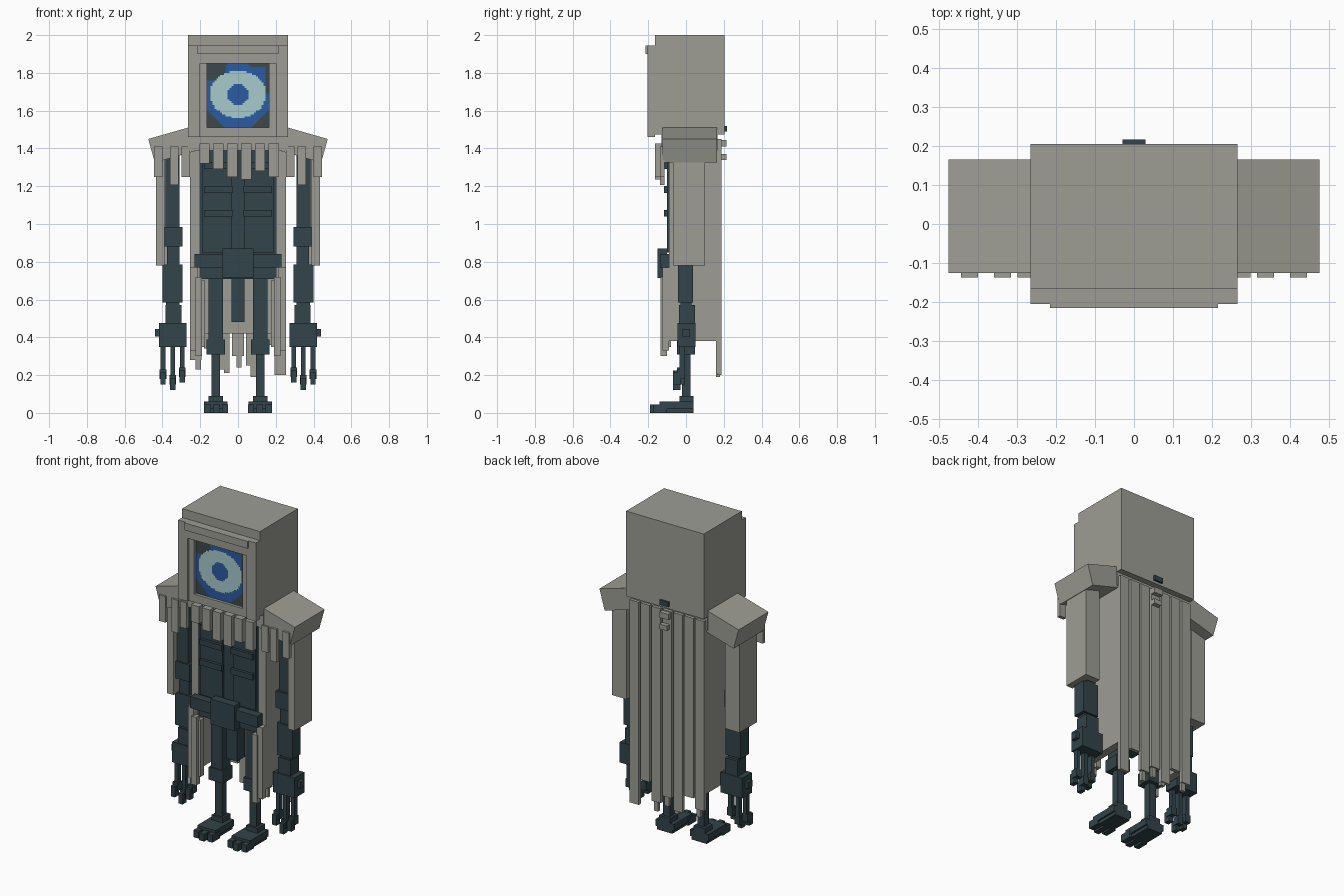
import bpy
import bmesh
from mathutils import Matrix, Vector

cube = bpy.data.objects.get("Cube")
if cube:
    bpy.data.objects.remove(cube)


def material(name, rgb):
    m = bpy.data.materials.new(name)
    m.use_nodes = True
    color = (*rgb, 1)
    m.diffuse_color = color
    m.node_tree.nodes["Principled BSDF"].inputs["Base Color"].default_value = color
    return m


CLOTH = material("grey cloth", (0.34, 0.34, 0.30))
METAL = material("dark metal", (0.032, 0.058, 0.067))
BLACK = material("screen dark", (0.045, 0.065, 0.065))
BLUE = material("eye blue", (0.023, 0.105, 0.36))
PALE = material("eye pale", (0.38, 0.60, 0.60))


def finish(name, bm, *mats):
    bmesh.ops.recalc_face_normals(bm, faces=bm.faces)
    mesh = bpy.data.meshes.new(name)
    bm.to_mesh(mesh)
    bm.free()
    for m in mats:
        mesh.materials.append(m)
    obj = bpy.data.objects.new(name, mesh)
    bpy.context.collection.objects.link(obj)
    return obj


def boxes(name, mat, *ranges):
    """Join axis-aligned boxes given as (x0, x1, y0, y1, z0, z1)."""
    bm = bmesh.new()
    for x0, x1, y0, y1, z0, z1 in ranges:
        size = Matrix.Diagonal((abs(x1 - x0), y1 - y0, z1 - z0, 1))
        mid = Vector((x0 + x1, y0 + y1, z0 + z1)) / 2
        bmesh.ops.create_cube(bm, size=1, matrix=Matrix.Translation(mid) @ size)
    return finish(name, bm, mat)


def pair(name, mat, *ranges):
    """Build the part on both sides."""
    for side, s in (("left", 1), ("right", -1)):
        boxes(side + "_" + name, mat, *[(s * r[0], s * r[1], *r[2:]) for r in ranges])


# Hood with a raised face frame
boxes("hood", CLOTH, (-.265, .265, -.165, .205, 1.475, 2))
pair("hood_side_frame", CLOTH, (.2, .265, -.205, -.165, 1.46, 1.945))
boxes("hood_top_frame", CLOTH, (-.2, .2, -.205, -.165, 1.85, 1.945))
boxes("hood_brow", CLOTH, (-.215, .215, -.215, -.205, 1.9, 1.945))
pair("screen_side_frame", CLOTH, (.165, .2, -.193, -.165, 1.46, 1.85))
boxes("screen_sill", CLOTH, (-.165, .165, -.193, -.165, 1.46, 1.51))


# Pixel eye screen, coloured by distance from the eye centre
def eye_color(x, z):
    dx, dz = abs(x), abs(z)
    if dx + dz < .075 and max(dx, dz) < .058:
        return 1
    if (x / .147) ** 2 + (z / .125) ** 2 < 1:
        return 2
    if z < 0:
        return 1 if dx + dz < .245 else 0
    top_lobe = dx < .075 - .3 * (z - .1)
    corner_lobe = .07 < x < .145 and z < .14
    left_lobe = x < -.1 and z < .075
    return 1 if top_lobe or corner_lobe or left_lobe else 0


bm = bmesh.new()
bmesh.ops.create_grid(bm, x_segments=33, y_segments=34, size=1)
for f in bm.faces:
    c = f.calc_center_median()
    f.material_index = eye_color(c.x * .165, c.y * .17 - .007)
for v in bm.verts:
    v.co = (v.co.x * .165, -.175, 1.68 + v.co.y * .17)
finish("eye_screen", bm, BLACK, BLUE, PALE)

# Collar and its hanging fringe
boxes("collar", CLOTH, (-.265, .265, -.13, .168, 1.39, 1.475))
drops = (1.32, 1.29, 1.25, 1.235, 1.28, 1.25)
boxes("collar_fringe", CLOTH, *[
    (-.205 + i * .0735, -.15 + i * .0735, -.165, -.13, z, 1.425)
    for i, z in enumerate(drops)])

# Slanted shoulder mantles
profile = ((.23, 1.52), (.265, 1.51), (.475, 1.45), (.44, 1.325), (.23, 1.385))
for side, s in (("left", 1), ("right", -1)):
    bm = bmesh.new()
    face = bm.faces.new([bm.verts.new((s * x, -.125, z)) for x, z in profile])
    grown = bmesh.ops.extrude_face_region(bm, geom=[face])["geom"]
    bmesh.ops.translate(bm, vec=(0, .29, 0),
                        verts=[g for g in grown if isinstance(g, bmesh.types.BMVert)])
    finish(side + "_shoulder_mantle", bm, CLOTH)
pair("shoulder_fringe", CLOTH, *[
    (x - .022, x + .022, -.137, -.115, z, 1.41)
    for x, z in ((.277, 1.25), (.337, 1.207), (.422, 1.25))])

# Sleeves: outer plate and back plate
pair("sleeve", CLOTH, (.39, .435, -.07, .1, .78, 1.36), (.335, .39, .055, .1, .78, 1.36))

# Cloak: side walls, back, and front hems
pair("cloak_side", CLOTH, (.205, .255, -.09, .165, .38, 1.42))
boxes("cloak_back", CLOTH, (-.255, .255, .14, .165, .42, 1.475))
pair("cloak_front_hem", CLOTH,
     (.215, .255, -.125, -.09, .33, .77), (.19, .225, -.135, -.1, .3, .72),
     (.175, .205, -.115, -.08, .35, .7))
lengths = (.28, .34, .23, .3, .25, .36, .2)
boxes("cloak_back_strips", CLOTH, *[
    (-.255 + i * .0745, -.193 + i * .0745, .165, .187, z, 1.45)
    for i, z in enumerate(lengths)])
boxes("cloak_tatters", CLOTH, *[
    (x - .014, x + .014, .16, .18, z, .45)
    for x, z in ((-.21, .23), (-.06, .21), (.005, .24), (.08, .19), (.24, .21))])

# Back clasp and pegs
boxes("back_clasp", METAL, (-.03, .03, .2, .217, 1.49, 1.52))
boxes("back_pegs", CLOTH, (-.03, .03, .18, .215, 1.41, 1.445),
      (-.02, .03, .18, .215, 1.34, 1.37))

# Torso with chest plates, ribs and belt
boxes("torso", METAL, (-.205, .205, -.088, .1, .71, 1.4))
pair("chest_plate", METAL, (.035, .19, -.1, -.088, .85, 1.39))
pair("ribs", METAL, *[(.03, .18, -.117, -.1, z, z + .035)
                      for z in (1.04, 1.165, 1.29)])
boxes("belt", METAL, (-.23, .23, -.138, -.08, .77, .84))
boxes("buckle", METAL, (-.082, .082, -.152, -.1, .715, .87))
boxes("tail_piece", METAL, (-.035, .035, -.06, .02, .48, .72))

# Arms
pair("upper_arm", METAL, (.31, .385, -.045, .035, .97, 1.4))
pair("elbow", METAL, (.293, .388, -.055, .045, .88, .985))
pair("forearm", METAL, (.31, .375, -.035, .035, .78, .88),
     (.295, .4, -.042, .038, .585, .785), (.31, .38, -.03, .03, .56, .59))
pair("wrist", METAL, (.3, .385, -.037, .047, .47, .57))
pair("hand", METAL, (.272, .418, -.045, .05, .35, .475))
pair("hand_knob", METAL, (.418, .44, -.018, .022, .405, .445))

# Curled fingers with tips pushed forward
for n, (x, z) in enumerate(((.295, .16), (.345, .12), (.397, .15))):
    pair("finger_" + str(n + 1), METAL,
         (x - .012, x + .012, -.035, -.005, z + .06, .36),
         (x - .018, x + .018, -.048, -.005, z + .03, z + .08),
         (x - .014, x + .014, -.068, -.03, z, z + .065))

# Legs
pair("thigh", METAL, (.08, .155, -.04, .04, .38, .72))
pair("knee", METAL, (.07, .167, -.047, .047, .31, .388))
pair("shin", METAL, (.094, .14, -.022, .024, .08, .32))
pair("ankle", METAL, (.08, .157, -.035, .04, .045, .09))
pair("foot", METAL, (.055, .18, -.14, .04, .02, .06), (.065, .17, -.1, .04, 0, .02))
pair("toes", METAL, *[(x - .017, x + .017, y, -.1, 0, .045)
                      for x, y in ((.069, -.175), (.115, -.19), (.163, -.175))])
